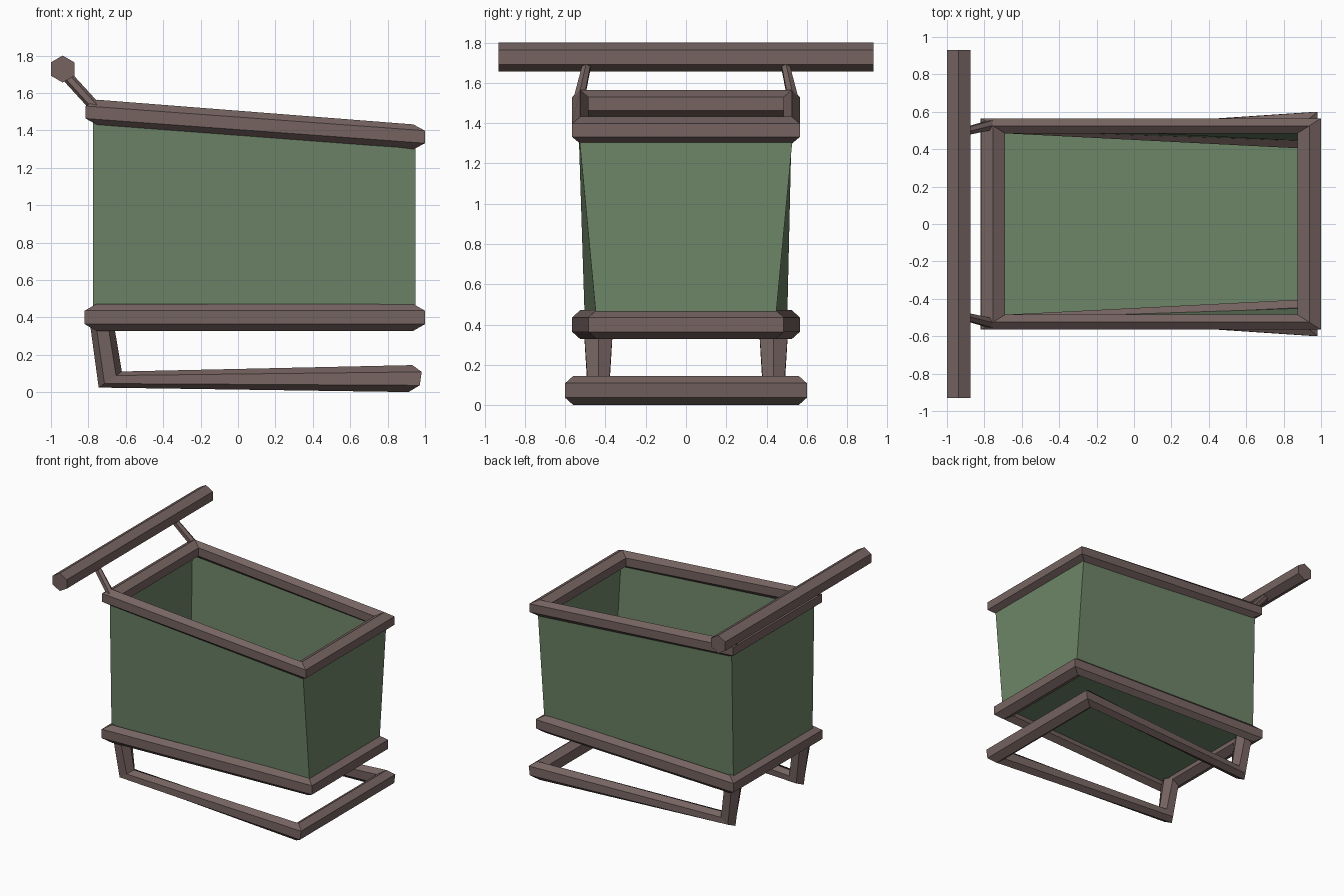
import bpy
import bmesh
from mathutils import Vector

cube = bpy.data.objects.get("Cube")
if cube:
    bpy.data.objects.remove(cube, do_unlink=True)


def make_material(name, rgb):
    mat = bpy.data.materials.new(name)
    mat.use_nodes = True
    color = (*rgb, 1)
    mat.diffuse_color = color
    mat.node_tree.nodes["Principled BSDF"].inputs["Base Color"].default_value = color
    return mat


BROWN = make_material("dull brown", (0.18, 0.127, 0.12))
GREEN = make_material("canvas green", (0.155, 0.235, 0.137))

# Six-sided bar outline with a ridge at the top and bottom
HEX = [(0, 1), (1, 0.5), (1, -0.5), (0, -1), (-1, -0.5), (-1, 0.5)]


def finish(name, bm, mat):
    bmesh.ops.recalc_face_normals(bm, faces=bm.faces)
    mesh = bpy.data.meshes.new(name)
    bm.to_mesh(mesh)
    bm.free()
    mesh.materials.append(mat)
    obj = bpy.data.objects.new(name, mesh)
    bpy.context.collection.objects.link(obj)
    return obj


def bar(name, sections, closed=False):
    """Join hexagonal sections, each given as centre, side axis, up axis."""
    bm = bmesh.new()
    loops = [[bm.verts.new(Vector(c) + Vector(u) * a + Vector(v) * b) for a, b in HEX]
             for c, u, v in sections]
    pairs = list(zip(loops, loops[1:]))
    if closed:
        pairs.append((loops[-1], loops[0]))
    else:
        bm.faces.new(loops[0])
        bm.faces.new(loops[-1])
    for p, q in pairs:
        for i in range(6):
            j = (i + 1) % 6
            bm.faces.new((p[i], p[j], q[j], q[i]))
    return finish(name, bm, BROWN)


def corners(front, rear):
    """Four corners in order from a front and a rear (x, y, z)."""
    (fx, fy, fz), (rx, ry, rz) = front, rear
    return [(fx, -fy, fz), (fx, fy, fz), (rx, ry, rz), (rx, -ry, rz)]


def ring(name, front, rear, height):
    sections = []
    for c in corners(front, rear):
        side = (0.0625 if c[0] > 0 else -0.0625, 0.04 if c[1] > 0 else -0.04, 0)
        sections.append((c, side, (0, 0, height)))
    bar(name, sections, closed=True)


# Rims around the top and bottom of the basket
ring("top_rim", (0.937, 0.525, 1.365), (-0.753, 0.525, 1.497), 0.067)
ring("bottom_rim", (0.937, 0.445, 0.4), (-0.757, 0.525, 0.4), 0.072)

# Open basket: floor and four tapering walls
bm = bmesh.new()
low = [bm.verts.new(c) for c in corners((0.95, 0.442, 0.4), (-0.775, 0.502, 0.4))]
high = [bm.verts.new(c) for c in corners((0.95, 0.533, 1.365), (-0.775, 0.527, 1.497))]
bm.faces.new(low[::-1])
for i in range(4):
    j = (i + 1) % 4
    bm.faces.new((low[i], low[j], high[j], high[i]))
finish("basket", bm, GREEN)

# Bent base frame: rear legs, side runners and front crossbar in one piece
half = [
    ((-0.73, 0.435, 0.38), (0, 0.072, 0), (0.062, 0, 0.01)),
    ((-0.683, 0.435, 0.068), (0, 0.052, 0), (0.062, 0, 0.043)),
    ((0.922, 0.56, 0.073), (0.055, 0.04, 0), (0.01, 0, 0.072)),
]


def mirror(section):
    return tuple((x, -y, z) for x, y, z in section)


bar("base_frame", half + [mirror(s) for s in reversed(half)])

# Push handle and its two braces
bar("handle", [((-0.9375, y, 1.728), (0.0625, 0, 0), (0, 0, 0.072)) for y in (-0.93, 0.93)])
brace = [
    ((-0.755, 0.532, 1.515), (0, 0.026, 0), (0.02, 0, 0.022)),
    ((-0.915, 0.492, 1.69), (0, 0.02, 0), (0.02, 0, 0.022)),
]
bar("left_brace", brace)
bar("right_brace", [mirror(s) for s in brace])
